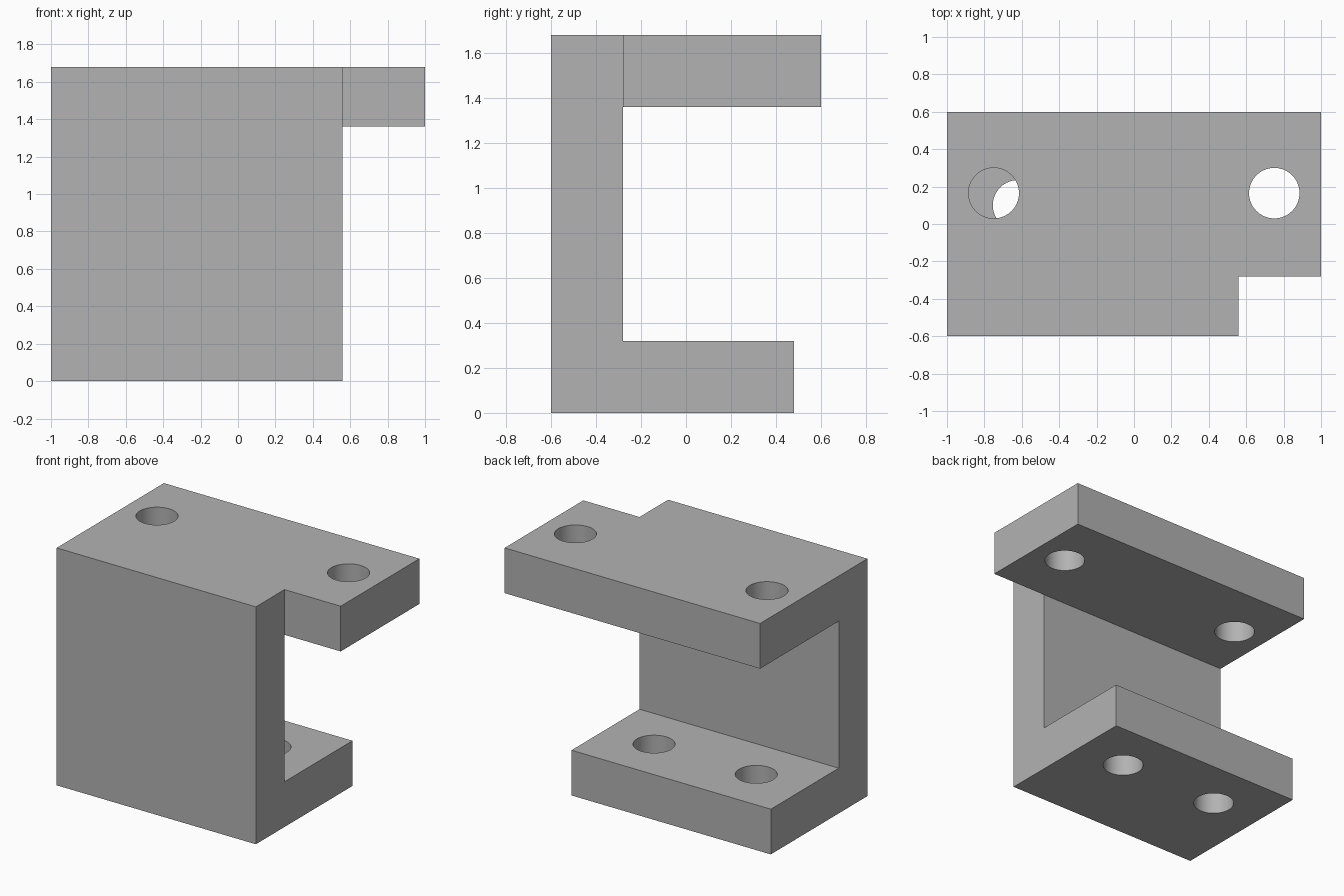
import bpy, bmesh, math
from mathutils import Matrix

cube = bpy.data.objects.get("Cube")
if cube:
    bpy.data.objects.remove(cube, do_unlink=True)

grey = bpy.data.materials.new("plain grey")
grey.use_nodes = True
COLOUR = (0.448, 0.448, 0.448, 1)
grey.diffuse_color = COLOUR
grey.node_tree.nodes["Principled BSDF"].inputs["Base Color"].default_value = COLOUR

# Main dimensions
LEFT, SIDE, RIGHT = -1.0, 0.56, 1.0
FRONT, INNER = -0.6, -0.28
BASE_BACK, TOP_BACK = 0.48, 0.6
THICK, HEIGHT = 0.32, 1.68
UNDER = HEIGHT - THICK
HOLE_RADIUS = 0.135


def to_object(bm, name):
    bmesh.ops.recalc_face_normals(bm, faces=bm.faces)
    mesh = bpy.data.meshes.new(name)
    bm.to_mesh(mesh)
    bm.free()
    mesh.materials.append(grey)
    obj = bpy.data.objects.new(name, mesh)
    bpy.context.collection.objects.link(obj)
    return obj


def extrude_x(bm, faces, distance):
    geom = bmesh.ops.extrude_face_region(bm, geom=faces)["geom"]
    verts = [g for g in geom if isinstance(g, bmesh.types.BMVert)]
    bmesh.ops.translate(bm, verts=verts, vec=(distance, 0, 0))
    return [g for g in geom if isinstance(g, bmesh.types.BMFace)]


# Side profile: wall with base, plus the upper flange as its own face
bm = bmesh.new()
wall = [bm.verts.new((LEFT, y, z)) for y, z in (
    (FRONT, 0), (BASE_BACK, 0), (BASE_BACK, THICK), (INNER, THICK),
    (INNER, UNDER), (INNER, HEIGHT), (FRONT, HEIGHT))]
flange = [bm.verts.new((LEFT, TOP_BACK, z)) for z in (UNDER, HEIGHT)]
sections = [bm.faces.new(wall), bm.faces.new([wall[4], flange[0], flange[1], wall[5]])]

# Extrude the whole profile, then carry only the flange on to the far side
ends = extrude_x(bm, sections, SIDE - LEFT)
ear = max(ends, key=lambda f: f.calc_center_median().y)
extrude_x(bm, [ear], RIGHT - SIDE)
bmesh.ops.dissolve_limit(bm, angle_limit=math.radians(1), verts=bm.verts, edges=bm.edges)
bracket = to_object(bm, "bracket")

# Two bolt holes through each plate
bm = bmesh.new()
for x, y, z in ((-0.75, 0.165, HEIGHT - THICK / 2), (0.75, 0.165, HEIGHT - THICK / 2),
                (-0.62, 0.1, THICK / 2), (0.18, 0.1, THICK / 2)):
    bmesh.ops.create_cone(bm, cap_ends=True, segments=64, radius1=HOLE_RADIUS,
                          radius2=HOLE_RADIUS, depth=THICK + 0.2,
                          matrix=Matrix.Translation((x, y, z)))
cutter = to_object(bm, "hole_cutter")
cutter.hide_render = True

cut = bracket.modifiers.new("bolt holes", 'BOOLEAN')
cut.operation = 'DIFFERENCE'
cut.solver = 'EXACT'
cut.object = cutter
bpy.ops.object.select_all(action='DESELECT')
bpy.context.view_layer.objects.active = bracket
bracket.select_set(True)
bpy.ops.object.modifier_apply(modifier=cut.name)
bpy.data.objects.remove(cutter, do_unlink=True)

# Smooth hole walls, crisp plate edges
bpy.ops.object.shade_smooth_by_angle(angle=math.radians(30))
